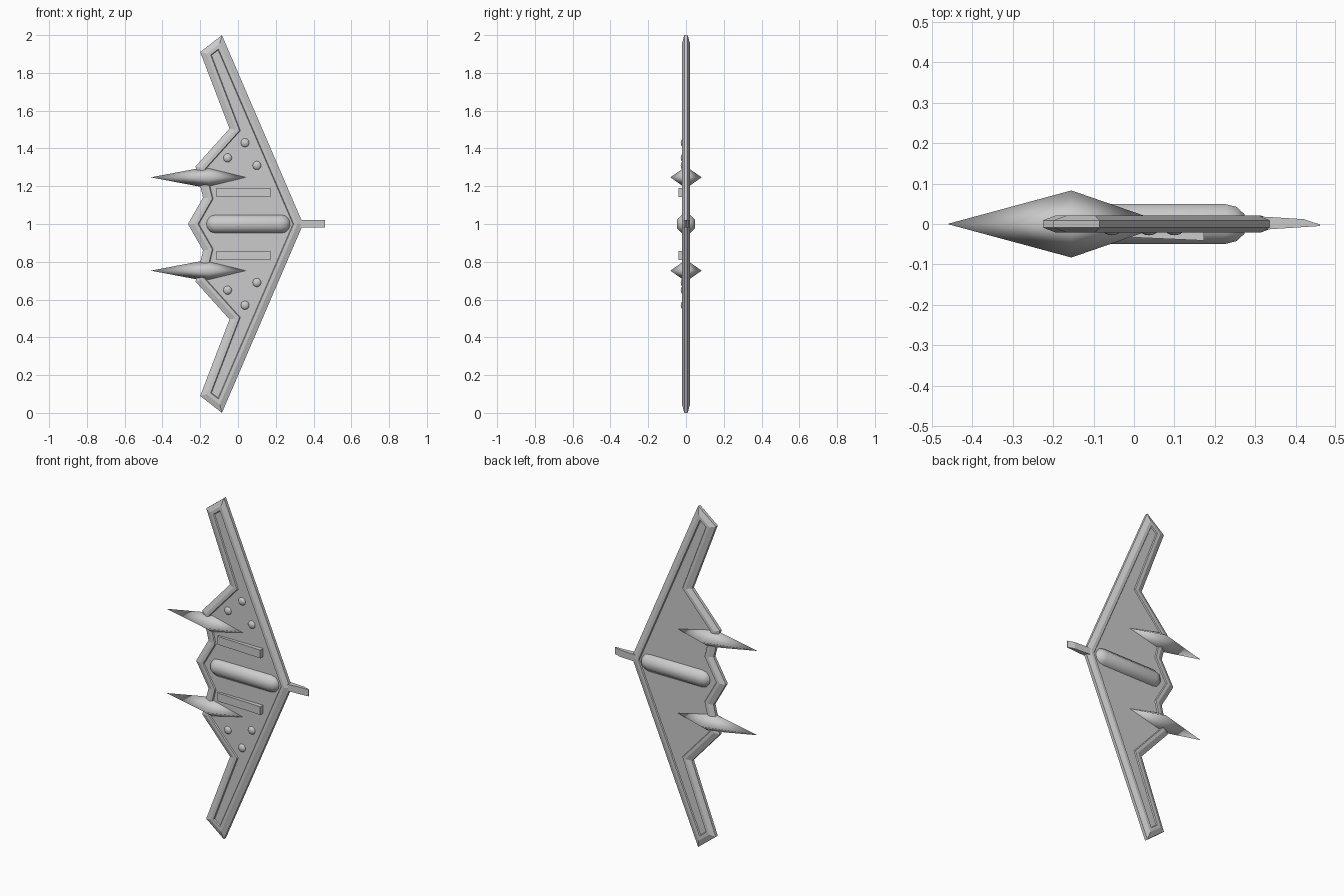
import bpy, bmesh, math

if "Cube" in bpy.data.objects:
    bpy.data.objects.remove(bpy.data.objects["Cube"])

MID = 1.0  # height of the mirror plane


def finish(bm, name, smooth=None):
    bmesh.ops.recalc_face_normals(bm, faces=bm.faces)
    me = bpy.data.meshes.new(name)
    bm.to_mesh(me)
    bm.free()
    ob = bpy.data.objects.new(name, me)
    bpy.context.collection.objects.link(ob)
    if smooth is not None:
        bpy.ops.object.select_all(action='DESELECT')
        ob.select_set(True)
        bpy.context.view_layer.objects.active = ob
        bpy.ops.object.shade_smooth_by_angle(angle=math.radians(smooth))
    return ob


def lathe_x(name, profile, sides, center, phase=0.0, sy=1.0, sz=1.0, smooth=30):
    """Sweep (x, radius) rings about the x axis; radius 0 makes a point."""
    bm = bmesh.new()
    rings = []
    for x, r in profile:
        n = 1 if r == 0 else sides
        rings.append([bm.verts.new((center[0] + x,
                                    center[1] + sy * r * math.cos(phase + math.tau * i / sides),
                                    center[2] + sz * r * math.sin(phase + math.tau * i / sides)))
                      for i in range(n)])
    for a, b in zip(rings, rings[1:]):
        for i in range(sides):
            j = (i + 1) % sides
            quad = [a[i % len(a)], a[j % len(a)], b[j % len(b)], b[i % len(b)]]
            bm.faces.new(list(dict.fromkeys(quad)))
    return finish(bm, name, smooth)


def extrude_profile(name, points, z0, z1):
    """Extrude an (x, y) side profile between two heights."""
    bm = bmesh.new()
    f = bm.faces.new([bm.verts.new((x, y, z0)) for x, y in points])
    ext = bmesh.ops.extrude_face_region(bm, geom=[f])['geom']
    bmesh.ops.translate(bm, vec=(0, 0, z1 - z0),
                        verts=[v for v in ext if isinstance(v, bmesh.types.BMVert)])
    return finish(bm, name)


# Flying wing: bevelled edge, flat rim, sunken panel on both faces
half = [(0.345, 0), (-0.085, 1.0), (-0.2, 0.91), (-0.045, 0.505),
        (-0.225, 0.305), (-0.185, 0.14), (-0.265, 0)]
outline = half + [(x, -z) for x, z in half[-2:0:-1]]
bm = bmesh.new()
front = bm.faces.new([bm.verts.new((x, -0.009, MID + z)) for x, z in outline])
back = bm.faces.new([bm.verts.new((x, 0.009, MID + z)) for x, z in reversed(outline)])
n = len(outline)
fv, bv = list(front.verts), list(reversed(back.verts))
for i in range(n):
    j = (i + 1) % n
    bm.faces.new((fv[i], bv[i], bv[j], fv[j]))
bmesh.ops.recalc_face_normals(bm, faces=bm.faces)
for face in (front, back):
    for thick, depth in ((0.028, 0.012), (0.018, 0.0), (0.004, -0.006)):
        bmesh.ops.inset_region(bm, faces=[face], thickness=thick, depth=depth,
                               use_even_offset=True, use_boundary=True)
finish(bm, "wing")

# Central eight-sided capsule
R = 0.053
cap = [(R * math.sin(math.radians(a)), R * math.cos(math.radians(a))) for a in (0, 30, 60)]
profile = ([(-0.17, 0)] + [(-0.117 - x, r) for x, r in reversed(cap)]
           + [(0.227 + x, r) for x, r in cap] + [(0.28, 0)])
lathe_x("central_capsule", profile, 8, (0, 0, MID), phase=math.pi / 8, smooth=50)

# Nose blade, tapering to a thin tip
extrude_profile("nose_blade", [(0.29, 0.02), (0.42, 0.012), (0.46, -0.001),
                               (0.46, -0.005), (0.29, -0.016)], MID - 0.018, MID + 0.022)

for side, s in (("upper", 1), ("lower", -1)):
    # Four-sided spike through the trailing edge
    lathe_x(f"{side}_spike", [(-0.462, 0), (-0.155, 1), (0.085, 0)], 4,
            (0, 0, MID + s * 0.247), sy=0.083, sz=0.058, smooth=180)

    # Sloping raised bar on the front face
    za, zb = sorted((MID + s * 0.142, MID + s * 0.19))
    extrude_profile(f"{side}_bar", [(-0.115, -0.005), (-0.115, -0.028),
                                    (0.173, -0.041), (0.173, -0.005)], za, zb)

    # Three domed studs on the front face
    for k, (x, z) in enumerate([(-0.055, 0.35), (0.037, 0.43), (0.1, 0.31)]):
        bpy.ops.mesh.primitive_uv_sphere_add(segments=16, ring_count=10, radius=0.023,
                                             location=(x, -0.013, MID + s * z))
        ob = bpy.context.object
        ob.name = f"{side}_stud_{k + 1}"
        ob.scale.y = 0.65
        bpy.ops.object.shade_smooth_by_angle()
